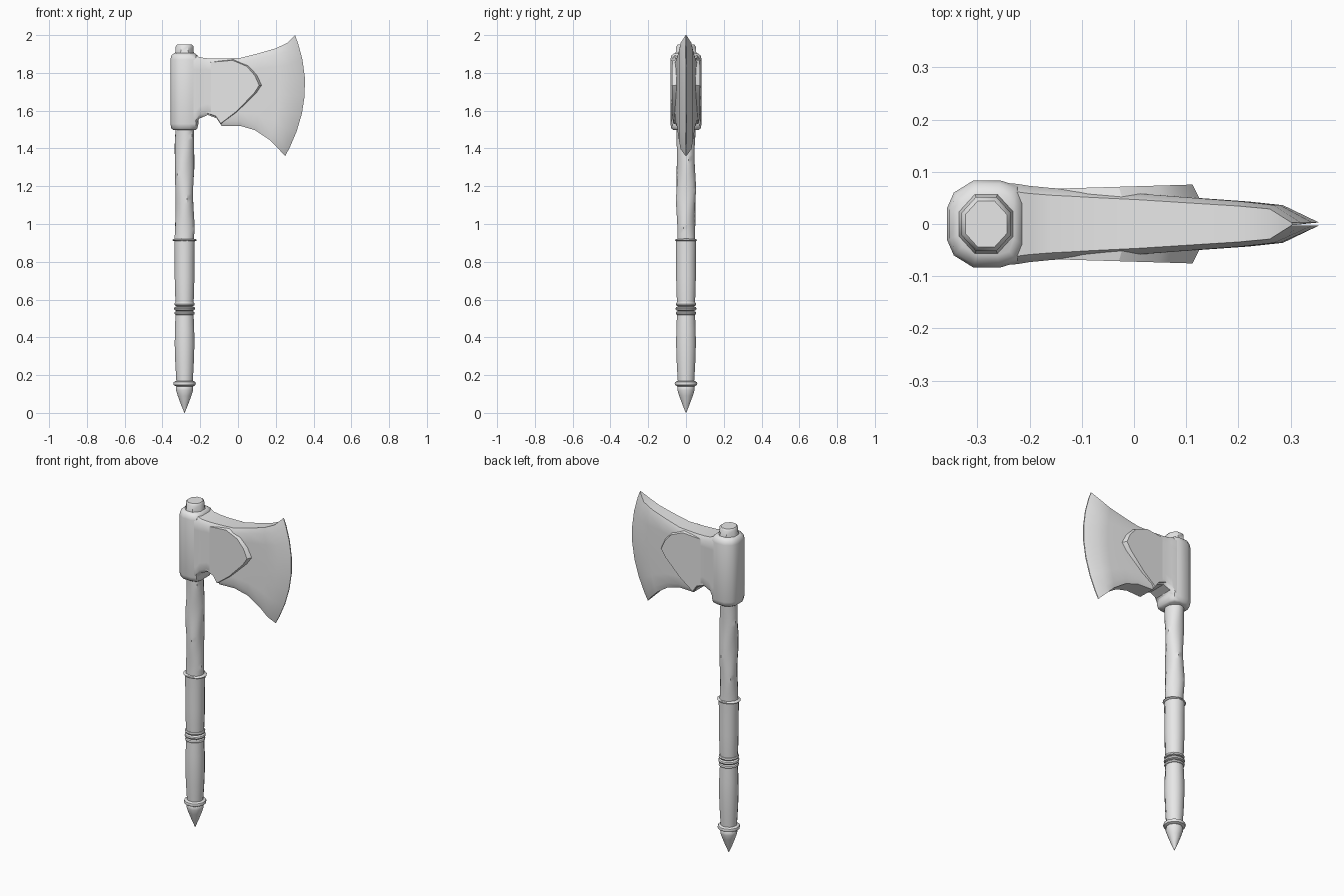
import bpy
import bmesh
from math import sin, cos, pi, radians

cube = bpy.data.objects.get("Cube")
if cube:
    bpy.data.objects.remove(cube, do_unlink=True)

grey = bpy.data.materials.new("plain_grey")
grey.use_nodes = True
grey.diffuse_color = (0.8, 0.8, 0.8, 1)
grey.node_tree.nodes["Principled BSDF"].inputs["Base Color"].default_value = (0.8, 0.8, 0.8, 1)

AXIS = -0.283  # x of the handle's centre line


def loft(name, rings, angle=40):
    """Skin a list of equal-length closed rings, cap both ends."""
    bm = bmesh.new()
    rows = [[bm.verts.new(p) for p in ring] for ring in rings]
    n = len(rows[0])
    for a, b in zip(rows, rows[1:]):
        for i in range(n):
            j = (i + 1) % n
            bm.faces.new((a[i], a[j], b[j], b[i]))
    bm.faces.new(rows[0][::-1])
    bm.faces.new(rows[-1])
    bmesh.ops.recalc_face_normals(bm, faces=bm.faces)
    mesh = bpy.data.meshes.new(name)
    bm.to_mesh(mesh)
    bm.free()
    mesh.materials.append(grey)
    obj = bpy.data.objects.new(name, mesh)
    bpy.context.collection.objects.link(obj)
    bpy.ops.object.select_all(action='DESELECT')
    obj.select_set(True)
    bpy.context.view_layer.objects.active = obj
    bpy.ops.object.shade_smooth_by_angle(angle=radians(angle))
    return obj


def circle(r, z, sides=12, sx=1.0, sy=1.0, wobble=0.0):
    pts = []
    for i in range(sides):
        a = 2 * pi * (i + 0.5) / sides
        rr = r + wobble * (sin(2 * a + 15 * z) + 0.6 * sin(3 * a - 23 * z))
        pts.append((AXIS + sx * rr * cos(a), sy * rr * sin(a), z))
    return pts


def turned(name, profile, sides=12, **kw):
    return loft(name, [circle(r, z, sides, **kw) for r, z in profile])


# Handle: spike, grips and carved upper shaft
turned("pommel_spike", [(0.001, 0), (0.02, 0.045), (0.037, 0.09),
                        (0.047, 0.12), (0.047, 0.135), (0.04, 0.15)])
turned("lower_grip", [(0.044, 0.15), (0.047, 0.2), (0.051, 0.27), (0.054, 0.36),
                      (0.053, 0.44), (0.049, 0.53)])
turned("upper_grip", [(0.049, 0.57), (0.052, 0.64), (0.054, 0.72),
                      (0.054, 0.82), (0.056, 0.91)])
rows = 24
loft("carved_shaft", [circle(0.05, 0.9 + 0.62 * i / rows, wobble=0.0027)
                      for i in range(rows + 1)])
turned("shaft_top", [(0.056, 1.86), (0.056, 1.905), (0.051, 1.915),
                     (0.051, 1.94), (0.043, 1.95)], sides=8, sy=1.1)

# Raised rings round the handle
for name, z, r, h, sx in (("pommel_ring", 0.155, 0.062, 0.014, 1.0),
                          ("grip_ring_low", 0.528, 0.056, 0.012, 1.0),
                          ("grip_ring_mid", 0.552, 0.058, 0.012, 1.0),
                          ("grip_ring_high", 0.576, 0.056, 0.012, 1.0),
                          ("collar", 0.915, 0.06, 0.007, 1.12)):
    turned(name, [(r - 0.014, z - h), (r - 0.003, z - h * 0.6), (r, z),
                  (r - 0.003, z + h * 0.6), (r - 0.014, z + h)], sx=sx)

# Socket around the shaft
half = [(-0.358, 0.03), (-0.345, 0.06), (-0.308, 0.083),
        (-0.255, 0.083), (-0.222, 0.073), (-0.21, 0.04)]
outline = half + [(x, -y) for x, y in reversed(half)]
loft("socket", [[(AXIS + (x - AXIS) * s, y * s, z) for x, y in outline]
                for s, z in ((0.78, 1.497), (0.93, 1.505), (1, 1.53),
                             (1, 1.87), (0.93, 1.893), (0.72, 1.905))], angle=50)

# Blade: columns of (bottom x, bottom z, top x, top z, forward bow, half thickness)
columns = [(-0.27, 1.505, -0.27, 1.897, 0, 0.078),
           (-0.225, 1.52, -0.225, 1.893, 0, 0.077),
           (-0.205, 1.558, -0.2, 1.882, 0, 0.073),
           (-0.16, 1.577, -0.16, 1.877, 0, 0.069),
           (-0.114, 1.56, -0.114, 1.876, 0, 0.066),
           (-0.087, 1.52, -0.087, 1.876, 0, 0.064),
           (0.01, 1.52, 0.01, 1.879, 0.005, 0.058),
           (0.09, 1.497, 0.11, 1.904, 0.02, 0.05),
           (0.167, 1.445, 0.2, 1.93, 0.035, 0.043),
           (0.215, 1.397, 0.26, 1.958, 0.045, 0.036),
           (0.25, 1.36, 0.302, 2.0, 0.077, 0.003)]
steps = [0, 0.07, 0.2, 0.35, 0.5, 0.65, 0.8, 0.93, 1]


def blade_ring(bx, bz, tx, tz, bow, t):
    side = []
    for v in steps:
        thick = t * (0.8 if v in (0, 1) else 1)
        side.append((bx + (tx - bx) * v + bow * 4 * v * (1 - v), thick, bz + (tz - bz) * v))
    return side + [(x, -y, z) for x, y, z in reversed(side)]


loft("blade", [blade_ring(*c) for c in columns], angle=35)

# Raised cheek plates on both faces of the blade
cheek = [(-0.17, 1.86), (-0.02, 1.873), (0.06, 1.84), (0.105, 1.79), (0.13, 1.735),
         (0.1, 1.69), (0, 1.59), (-0.087, 1.525), (-0.114, 1.565), (-0.17, 1.585)]
for name, s in (("front_cheek", -1), ("back_cheek", 1)):
    base = [(x, s * 0.04, z) for x, z in cheek]
    face = []
    for x, z in cheek:
        fx, fz = -0.17 + (x + 0.17) * 0.94, 1.71 + (z - 1.71) * 0.96
        face.append((fx, s * (0.067 + 0.03 * (fx + 0.17)), fz))
    loft(name, [base, face], angle=25)
